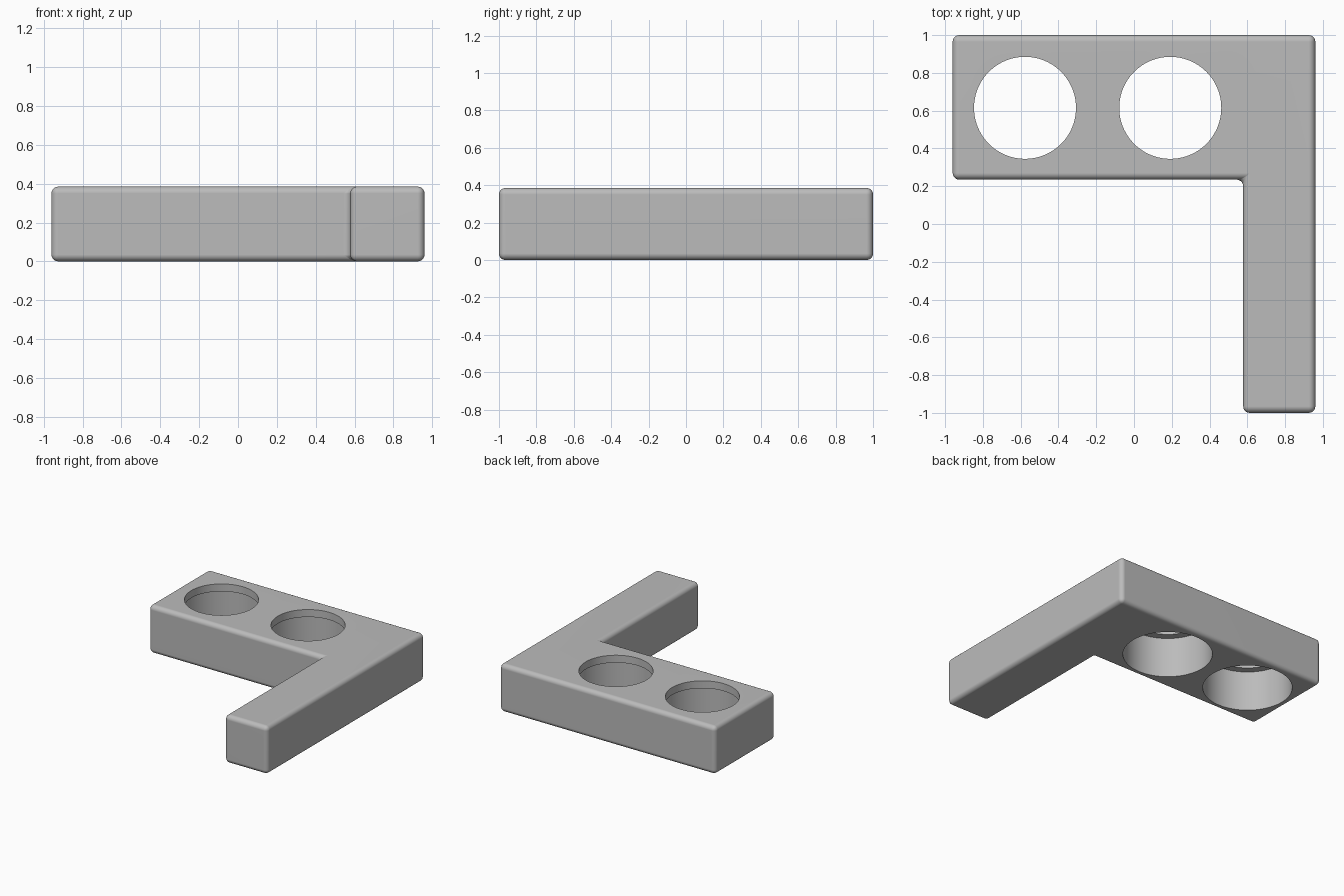
import bpy
import bmesh
import math

cube = bpy.data.objects.get("Cube")
if cube:
    bpy.data.objects.remove(cube, do_unlink=True)

HEIGHT = 0.385
LIP = 0.06              # thickness of the rim at the top of each hole
HOLE_Y = 0.615

grey = bpy.data.materials.new("grey plastic")
grey.use_nodes = True
colour = (0.5, 0.5, 0.5, 1)
grey.diffuse_color = colour
grey.node_tree.nodes["Principled BSDF"].inputs["Base Color"].default_value = colour

# L-shaped body, extruded from its outline
outline = [(-0.96, 0.235), (0.578, 0.235), (0.578, -1), (0.96, -1), (0.96, 1), (-0.96, 1)]
bm = bmesh.new()
base = bm.faces.new([bm.verts.new((x, y, 0)) for x, y in outline])
top = bmesh.ops.extrude_face_region(bm, geom=[base])["geom"]
bmesh.ops.translate(bm, vec=(0, 0, HEIGHT),
                    verts=[v for v in top if isinstance(v, bmesh.types.BMVert)])
bmesh.ops.recalc_face_normals(bm, faces=bm.faces)
mesh = bpy.data.meshes.new("l_bracket")
bm.to_mesh(mesh)
bm.free()
mesh.materials.append(grey)
body = bpy.data.objects.new("l_bracket", mesh)
bpy.context.collection.objects.link(body)

# Rounded edges
bevel = body.modifiers.new("rounded edges", 'BEVEL')
bevel.width = 0.035
bevel.segments = 5


def cut_hole(name, x, radius, z_low, z_high):
    """Cut a round bore through the body between two heights."""
    bpy.ops.mesh.primitive_cylinder_add(vertices=96, radius=radius, depth=z_high - z_low,
                                        location=(x, HOLE_Y, (z_low + z_high) / 2))
    cutter = bpy.context.object
    cutter.name = name
    cutter.hide_render = True
    cutter.data.materials.append(grey)
    mod = body.modifiers.new(name, 'BOOLEAN')
    mod.operation = 'DIFFERENCE'
    mod.solver = 'EXACT'
    mod.object = cutter
    return cutter


# Two stepped holes: a wide bore from below and a narrower opening in the top
cutters = []
for side, x in (("right", -0.577), ("left", 0.192)):
    cutters.append(cut_hole(side + "_bore_cutter", x, 0.33, -0.1, HEIGHT - LIP))
    cutters.append(cut_hole(side + "_opening_cutter", x, 0.27, -0.2, HEIGHT + 0.1))

# Apply the cuts, then remove the cutters
bpy.ops.object.select_all(action='DESELECT')
body.select_set(True)
bpy.context.view_layer.objects.active = body
for mod in list(body.modifiers):
    bpy.ops.object.modifier_apply(modifier=mod.name)
for cutter in cutters:
    bpy.data.objects.remove(cutter, do_unlink=True)

# Smooth bevels and bores, flat large faces
bpy.ops.object.shade_smooth_by_angle(angle=math.radians(35))
weighted = body.modifiers.new("flat faces", 'WEIGHTED_NORMAL')
weighted.keep_sharp = True
